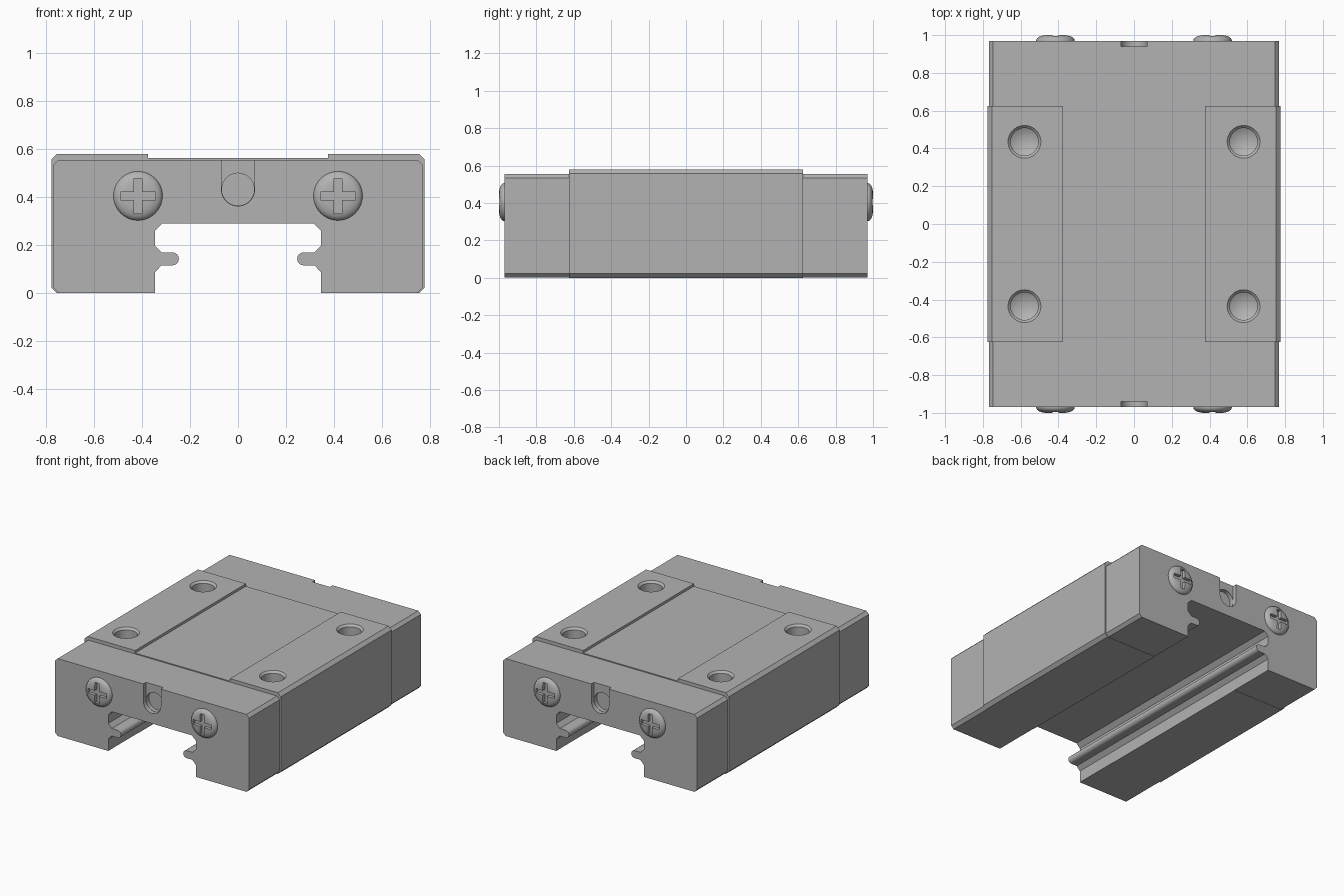
import bpy
import bmesh
import math
from mathutils import Matrix, Vector

if "Cube" in bpy.data.objects:
    bpy.data.objects.remove(bpy.data.objects["Cube"])

grey = bpy.data.materials.new("steel grey")
grey.use_nodes = True
GREY = (0.45, 0.45, 0.45, 1)
grey.diffuse_color = GREY
grey.node_tree.nodes["Principled BSDF"].inputs["Base Color"].default_value = GREY


def finish(bm, name):
    bmesh.ops.remove_doubles(bm, verts=bm.verts, dist=1e-5)
    bmesh.ops.recalc_face_normals(bm, faces=bm.faces)
    mesh = bpy.data.meshes.new(name)
    bm.to_mesh(mesh)
    bm.free()
    mesh.materials.append(grey)
    obj = bpy.data.objects.new(name, mesh)
    bpy.context.collection.objects.link(obj)
    return obj


def prism(name, outline, y0, y1):
    """Extrude an x-z outline along y."""
    bm = bmesh.new()
    face = bm.faces.new([bm.verts.new((x, y0, z)) for x, z in outline])
    out = bmesh.ops.extrude_face_region(bm, geom=[face])
    moved = [v for v in out["geom"] if isinstance(v, bmesh.types.BMVert)]
    bmesh.ops.translate(bm, verts=moved, vec=(0, y1 - y0, 0))
    return finish(bm, name)


def lathe(name, profile, matrix, steps=40):
    """Revolve (radius, height) points about local z."""
    bm = bmesh.new()
    verts = [bm.verts.new((r, 0, h)) for r, h in profile]
    edges = [bm.edges.new(pair) for pair in zip(verts, verts[1:])]
    bmesh.ops.spin(bm, geom=verts + edges, cent=(0, 0, 0), axis=(0, 0, 1),
                   angle=math.tau, steps=steps, use_merge=True)
    bmesh.ops.transform(bm, matrix=matrix, verts=bm.verts)
    return finish(bm, name)


def box(name, centre, size):
    bm = bmesh.new()
    bmesh.ops.create_cube(bm, size=1)
    bmesh.ops.transform(bm, verts=bm.verts, matrix=Matrix.Translation(centre)
                        @ Matrix.Diagonal(Vector(size)).to_4x4())
    return finish(bm, name)


def cut(target, cutter):
    mod = target.modifiers.new("cut", "BOOLEAN")
    mod.operation = "DIFFERENCE"
    mod.solver = "EXACT"
    mod.object = cutter
    bpy.context.view_layer.objects.active = target
    bpy.ops.object.modifier_apply(modifier=mod.name)
    bpy.data.objects.remove(cutter)


def saddle(width, top, bottom, chamfer, step=None):
    """Symmetric section: chamfered outside, rail channel with rounded lips."""
    half = [(0.375, step), (0.375, top)] if step else []
    half += [(width - chamfer, top), (width, top - chamfer),
             (width, bottom + chamfer), (width - chamfer, bottom),
             (0.346, bottom), (0.346, 0.087), (0.318, 0.116)]
    for i in range(9):
        a = math.pi * (i / 8 + 0.5)
        half.append((0.273 + 0.027 * math.cos(a), 0.143 - 0.027 * math.sin(a)))
    half += [(0.318, 0.17), (0.346, 0.199), (0.346, 0.26), (0.316, 0.29)]
    return half + [(-x, z) for x, z in reversed(half)]


END = 0.97
parts = []

# Carriage block with the lowered middle of the top
block = prism("carriage_block", saddle(0.776, 0.58, 0, 0.023, 0.562), -0.625, 0.625)
parts.append(block)

# Blind mounting holes with countersunk rims and conical floors
for x in (-0.58, 0.58):
    for y in (-0.435, 0.435):
        hole = lathe("hole_cutter", [(0, -0.29), (0.073, -0.25), (0.073, -0.014),
                                     (0.087, 0), (0.087, 0.05), (0, 0.05)],
                     Matrix.Translation((x, y, 0.58)))
        cut(block, hole)

for label, side in (("front", -1), ("back", 1)):
    # Outward-facing frame on this end
    def frame(x, z):
        return Matrix.Translation((x, side * END, z)) @ Matrix.Rotation(
            -side * math.pi / 2, 4, "X")

    cap = prism(label + "_end_cap", saddle(0.767, 0.555, 0.002, 0.021),
                side * 0.625, side * END)
    parts.append(cap)

    # Open-topped notch with the round grease port inside it
    arc = [math.pi * (1 + i / 20) for i in range(21)]
    notch = [(0.069 * math.cos(a), 0.432 + 0.069 * math.sin(a)) for a in arc]
    notch += [(0.069, 0.62), (-0.069, 0.62)]
    cut(cap, prism("notch_cutter", notch, side * 0.94, side * 1.05))
    cut(cap, lathe("port_cutter", [(0, -0.06), (0.0675, -0.06), (0.0675, 0.02), (0, 0.02)],
                   frame(0, 0.432)))

    # Domed screws with cross recesses
    for hand, x in (("right", -0.416), ("left", 0.416)):
        screw = lathe(f"{label}_{hand}_screw",
                      [(0, -0.01), (0.102, -0.01), (0.102, 0.003), (0.098, 0.012),
                       (0.089, 0.02), (0.075, 0.026), (0.056, 0.03), (0, 0.03)],
                      frame(x, 0.405))
        for size in ((0.146, 0.06, 0.033), (0.033, 0.06, 0.146)):
            cut(screw, box("slot_cutter", (x, side * (END + 0.036), 0.405), size))
        parts.append(screw)

# Smooth round surfaces, keep machined edges crisp
bpy.ops.object.select_all(action="DESELECT")
for obj in parts:
    obj.select_set(True)
bpy.context.view_layer.objects.active = block
bpy.ops.object.shade_smooth_by_angle(angle=math.radians(28))
